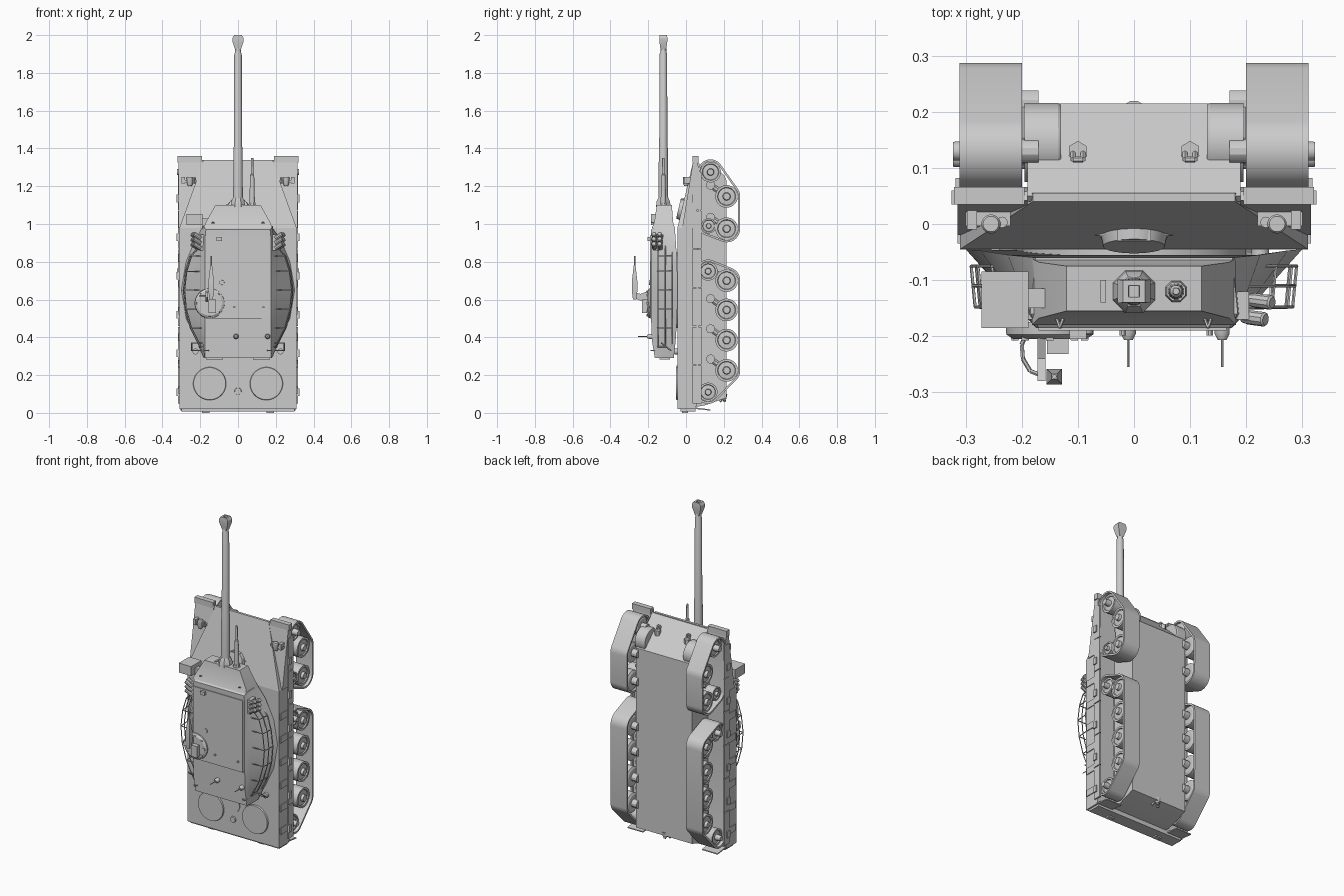
import bpy, bmesh, math
from mathutils import Vector

X, Y, Z = Vector((1, 0, 0)), Vector((0, 1, 0)), Vector((0, 0, 1))


def finish(name, bm, angle=30):
    bmesh.ops.recalc_face_normals(bm, faces=bm.faces)
    me = bpy.data.meshes.new(name)
    bm.to_mesh(me)
    bm.free()
    me.shade_smooth()
    me.set_sharp_from_angle(angle=math.radians(angle))
    ob = bpy.data.objects.new(name, me)
    bpy.context.collection.objects.link(ob)
    return ob


def skin(bm, rings, closed=False):
    """Bridge equal-length rings; cap the ends or close the loop."""
    vs = [[bm.verts.new(p) for p in r] for r in rings]
    n = len(vs[0])
    for a, b in list(zip(vs, vs[1:])) + ([(vs[-1], vs[0])] if closed else []):
        for i in range(n):
            bm.faces.new((a[i], a[(i + 1) % n], b[(i + 1) % n], b[i]))
    if not closed:
        bm.faces.new(vs[0])
        bm.faces.new(vs[-1])


def loft(name, rings, closed=False):
    bm = bmesh.new()
    skin(bm, rings, closed)
    return finish(name, bm)


def prism(name, prof, x0, x1):
    return loft(name, [[(x, y, z) for y, z in prof] for x in (x0, x1)])


def box(name, x0, x1, y0, y1, z0, z1):
    return prism(name, [(y0, z0), (y1, z0), (y1, z1), (y0, z1)], min(x0, x1), max(x0, x1))


def turned_rings(p, axis, prof, n):
    q = Z.rotation_difference(Vector(axis).normalized())
    return [[Vector(p) + q @ Vector((r * math.cos(t), r * math.sin(t), d))
             for t in (2 * math.pi * (i + .5) / n for i in range(n))] for d, r in prof]


def turned(name, p, axis, prof, n=20):
    return loft(name, turned_rings(p, axis, prof, n))


def rods(name, paths, r=.003, n=6):
    """Round bars along polylines, all in one object."""
    bm = bmesh.new()
    for path in paths:
        for a, b in zip(path, path[1:]):
            d = Vector(b) - Vector(a)
            skin(bm, turned_rings(a, d, [(0, r), (d.length, r)], n))
    return finish(name, bm, 40)


# ---- hull: the vehicle stands on its tail, nose to +z, roof to -y ----
prism("lower_hull", [(.04, .03), (.1, .04), (.215, .08), (.215, 1.18), (.05, 1.34), (.04, 1.33)], -.19, .19)
prism("upper_hull", [(-.045, .02), (.05, .02), (.06, .06), (.06, .98), (-.045, .98)], -.31, .31)
loft("glacis", [[(-.31, -.045, .98), (.31, -.045, .98), (.31, .055, .98), (-.31, .055, .98)],
                [(-.18, .04, 1.34), (.18, .04, 1.34), (.18, .055, 1.34), (-.18, .055, 1.34)]])
box("rear_plate", -.3, .3, -.03, .05, .008, .02)
for x in (-.15, .15):
    turned("large_engine_fan", (x, -.053, .155), Y, [(0, .085), (.01, .088)], 32)
turned("small_engine_fan", (0, -.05, .205), Y, [(0, .045), (.01, .045)], 24)
turned("filler_cap", (0, -.052, .115), Y, [(0, .017), (.01, .019)], 16)

# driver's hatch and periscopes
turned("driver_hatch", (0, -.028, 1.08), (0, -.97, .23), [(-.01, .06), (.012, .055)], 24)
box("driver_periscope", -.03, .03, -.03, .01, 1.1, 1.13)
for s in (-1, 1):
    loft("side_periscope", [[(s * x, y, z) for x, y, z in q] for q in (
        [(.03, -.024, 1.09), (.07, -.02, 1.07), (.07, -.02, 1.085), (.03, -.024, 1.125)],
        [(.03, .0, 1.09), (.07, .0, 1.07), (.07, .0, 1.085), (.03, .0, 1.125)])])

# running gear: (y, z, radius) of the wheels in each pod
pods = {"front": [(.13, 1.275, .055), (.215, 1.146, .06), (.215, .975, .06), (.12, .99, .04)],
        "rear": [(.117, .75, .05), (.215, .70, .06), (.215, .545, .06), (.215, .385, .06),
                 (.215, .225, .06), (.117, .11, .05)]}


def belt_loop(circles, grow, n=48):
    out = []
    for i in range(n):
        a = 2 * math.pi * i / n
        c, s = math.cos(a), math.sin(a)
        y, z, r = max(circles, key=lambda w: w[0] * c + w[1] * s + w[2])
        out.append((y + (r + grow) * c, z + (r + grow) * s))
    return out


for s in (-1, 1):
    for pod, wheels in pods.items():
        inner, outer = belt_loop(wheels, .001), belt_loop(wheels, .012)
        loft(pod + "_track", [[(s * x, y, z) for y, z in lp] for lp, x in
                              ((outer, .2), (outer, .311), (inner, .311), (inner, .2))], True)
        for y, z, r in wheels:
            hub = .323 if y < .2 and r > .045 else .304
            turned(pod + "_wheel", (0, y, z), X * s,
                   [(.205, r * .8), (.212, r), (.292, r), (.292, r * .8), (.286, r * .75),
                    (.288, r * .35), (hub, r * .3)], 24)
            turned("axle", (0, y, z), X * s, [(.17, r * .4), (.21, r * .4)], 12)
            if y > .2:
                rods("suspension_arm", [[(s * .192, y, z), (s * .192, .13, z + .06)]], .016, 8)
                turned("arm_pivot", (0, .13, z + .06), X * s, [(.18, .024), (.235, .024)], 12)
    turned("final_drive", (0, .145, 1.215), X * s, [(.13, .068), (.135, .071), (.195, .071)], 24)

    # fenders, skirts, flaps and lights
    prism("front_fender", [(-.02, .98), (.042, 1.36), (.058, 1.355), (.066, 1.3), (.05, .98)], s * .19, s * .315)
    box("fender_lip", s * .195, s * .321, .035, .066, 1.325, 1.36)
    for i in range(6):
        box("side_skirt", s * .308, s * .318, .035, .082, .05 + i * .205, .25 + i * .205)
        box("skirt_bracket", s * .31, s * .325, .035, .06, .09 + i * .205, .13 + i * .205)
        box("side_locker", s * .309, s * .315, -.035, .03, .1 + i * .14, .14 + i * .14)
    prism("rear_mud_flap", [(.04, .022), (.13, .012), (.13, .018), (.04, .03)], s * .2, s * .305)
    box("rear_lamp", s * .15, s * .19, -.02, .01, 0, .02)
    box("light_bracket", s * .22, s * .3, -.004, .03, 1.22, 1.232)
    turned("headlight", (s * .255, 0, 1.2), Z, [(0, .01), (.015, .016), (.045, .017), (.05, .014)], 16)
    box("marker_lamp", s * .28, s * .298, -.01, .025, 1.215, 1.25)
    turned("small_lamp", (s * .235, .003, 1.215), Z, [(0, .01), (.03, .01)], 10)

    # tow hooks, nose and tail
    turned("tow_hook_base", (s * .1, .13, 1.25), Z, [(0, .018), (.03, .018)], 6)
    rods("tow_hook", [[(s * .1 - .009, .13, 1.27), (s * .1 - .009, .115, 1.3),
                       (s * .1 + .009, .115, 1.3), (s * .1 + .009, .13, 1.27)]], .005)
rods("rear_tow_coupling", [[(-.02, .18, .06), (-.012, .2, .085), (0, .205, .06), (.012, .2, .085), (.02, .18, .06)]], .007)
turned("tow_pintle", (0, .195, .1), -Z, [(0, .025), (.03, .018)], 12)

# ---- turret: flared lower edge lofted to the flat roof ----
zs = [.99, .92, .8, .65, .5, .38, .29]
low = list(zip([.175, .225, .275, .3, .275, .22, .18], [-.06, -.055, -.047, -.045, -.047, -.055, -.065], zs))
mid = list(zip([.185, .188, .193, .197, .193, .188, .178], [-.16] * 5 + [-.155, -.148], zs))
top = list(zip([.17] + [.175] * 6, [-.185] * 5 + [-.18, -.165], [.97] + zs[1:]))
loft("turret_body", [h + [(-x, y, z) for x, y, z in reversed(h)] for h in (low, mid, top)])
turned("turret_ring", (0, -.04, .65), -Y, [(0, .2), (.02, .2)], 40)


def rect(w, y0, y1, z):
    return [(-w, y0, z), (w, y0, z), (w, y1, z), (-w, y1, z)]


loft("mantlet", [rect(.182, -.18, -.062, .98), rect(.17, -.168, -.068, 1.01), rect(.12, -.155, -.075, 1.1)])

# main gun with wedge-shaped muzzle brake, and secondary gun
turned("gun_collar", (0, -.12, 1.09), Z, [(0, .042), (.03, .038), (.05, .028)], 8)
turned("gun_barrel", (0, -.12, 1.1), Z, [(0, .026), (.3, .024), (.31, .022), (.8, .02), (.81, .016), (.86, .016)], 24)
loft("muzzle_brake", [rect(w, -.12 - d, -.12 + d, z) for w, d, z in
                      ((.014, .014, 1.92), (.029, .021, 1.965), (.029, .021, 1.985), (.02, .02, 2.0),
                       (.01, .01, 2.0), (.009, .009, 1.95))])
turned("second_gun_base", (.075, -.12, 1.09), Z, [(0, .022), (.025, .018)], 8)
turned("second_gun_barrel", (.075, -.12, 1.1), Z, [(0, .015), (.1, .013), (.16, .011), (.165, .007), (.25, .006)], 12)
box("mantlet_slot", -.06, -.05, -.14, -.1, 1.09, 1.105)

# sight box on its bracket
box("sight_box", -.272, -.188, -.185, -.085, .995, 1.053)
box("sight_bracket", -.19, -.15, -.15, -.115, .97, 1.03)

# roof fittings
box("roof_rail", -.07, -.058, -.19, -.183, .75, .86)
box("roof_sight", -.115, -.085, -.205, -.183, .91, .93)
turned("roof_vent", (-.085, -.183, .69), -Y, [(0, .014), (.012, .012)], 14)
box("roof_panel", -.17, .165, -.19, -.184, .5, .94)
for x in (-.02, .135):
    turned("roof_bolt", (x, -.185, .56), -Y, [(0, .006), (.014, .006)], 8)
for x in (-.01, .157):
    turned("antenna_base", (x, -.175, .405), -Y, [(0, .014), (.02, .014), (.032, .008)], 12)
    rods("antenna", [[(x, -.2, .405), (x, -.255, .405)]], .0025)
for x in (-.165, .165):
    rods("lifting_eye", [[(x - .012, -.165, .33), (x - .005, -.185, .33), (x + .005, -.185, .33), (x + .012, -.165, .33)],
                         [(x * .8 - .012, -.15, 1.0), (x * .8, -.185, 1.01), (x * .8 + .012, -.15, 1.0)]], .003)

# commander's cupola with remote weapon mount
turned("cupola", (-.15, -.175, .58), -Y, [(0, .08), (.022, .078), (.03, .065)], 28)
for i in range(8):
    a = i * math.pi / 4
    turned("cupola_periscope", (-.15 + .062 * math.cos(a), -.19, .58 + .062 * math.sin(a)), -Y, [(0, .012), (.018, .009)], 4)
prism("weapon_post", [(-.19, .59), (-.19, .65), (-.24, .63), (-.28, .64), (-.28, .61), (-.23, .59)], -.172, -.158)
rods("weapon_cable", [[(-.165, -.27, .62), (-.185, -.262, .62), (-.198, -.24, .62), (-.2, -.215, .62), (-.19, -.19, .62)]], .004)
box("ammunition_box", -.155, -.117, -.232, -.2, .53, .6)
loft("weapon_body", [rect(w, -.272 - w, -.272 + w, z) for w, z in ((.009, .6), (.014, .64), (.014, .7), (.005, .78))])
for o in bpy.data.objects:
    if o.name.startswith("weapon_body"):
        o.location.x = -.142
rods("weapon_barrel", [[(-.142, -.272, .76), (-.142, -.272, .83)]], .004, 8)

# stowage rails and smoke launchers on the turret flanks
path = [(.2, .89), (.25, .83), (.275, .75), (.287, .65), (.278, .55), (.25, .45), (.2, .35)]
for s in (-1, 1):
    rails = [[(s * (x + k), y, z) for x, z in path] for y, k in ((-.148, -.004), (-.11, 0), (-.075, .003))]
    ribs = [[(s * .19, -.15, z), (s * (x - .004), -.148, z), (s * (x + .003), -.075, z)] for x, z in path]
    rods("stowage_rail", rails + ribs, .003, 5)
    for i in range(2):
        for j in range(3):
            turned("smoke_launcher", (s * (.195 + i * .012), -.165 + i * .03, .87 + j * .026),
                   (s * .75, -.1, .5), [(0, .011), (.01, .013), (.045, .013), (.048, .01)], 10)
    box("launcher_bracket", s * .18, s * .205, -.17, -.12, .86, .945)
    turned("rear_stowage_tube", (s * .225, -.06, .325), Y, [(0, .016), (.02, .016)], 14)
    rods("rear_rack", [[(s * .175, -.13, .37), (s * .245, -.13, .37), (s * .245, -.08, .33), (s * .175, -.08, .33)]], .004)
    box("bustle_rail", s * .08, s * .17, -.14, -.085, .282, .292)
